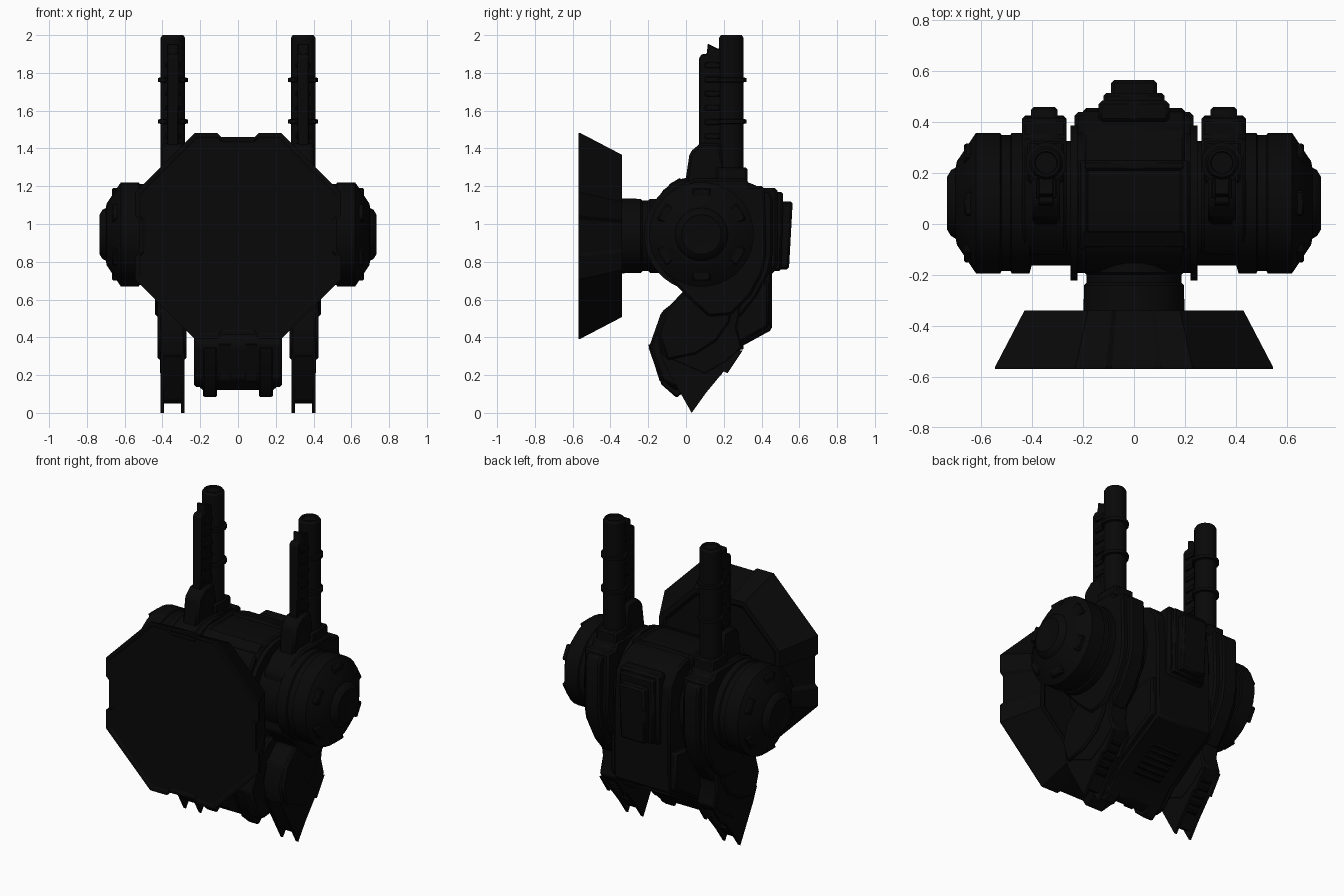
import bpy, bmesh, math
from mathutils import Matrix, Vector

MAT = bpy.data.materials.new("near_black_metal")
MAT.diffuse_color = (0.0025, 0.0025, 0.0025, 1)
CY, CZ = 0.082, 0.945          # axis of the main drum


def finish(name, bm, bevel=0.0, angle=30):
    bmesh.ops.recalc_face_normals(bm, faces=bm.faces)
    me = bpy.data.meshes.new(name)
    bm.to_mesh(me)
    bm.free()
    ob = bpy.data.objects.new(name, me)
    bpy.context.collection.objects.link(ob)
    me.materials.append(MAT)
    if bevel:
        m = ob.modifiers.new("bevel", 'BEVEL')
        m.width, m.segments, m.limit_method = bevel, 1, 'ANGLE'
    bpy.ops.object.select_all(action='DESELECT')
    ob.select_set(True)
    bpy.context.view_layer.objects.active = ob
    bpy.ops.object.shade_smooth_by_angle(angle=math.radians(angle))
    return ob


def prism(name, pts, x0, x1, bevel=0.0):
    """Side outline (y, z) extruded from x0 to x1."""
    bm = bmesh.new()
    f = bm.faces.new([bm.verts.new((x0, y, z)) for y, z in pts])
    ext = bmesh.ops.extrude_face_region(bm, geom=[f])
    bmesh.ops.translate(bm, vec=(x1 - x0, 0, 0),
                        verts=[v for v in ext['geom'] if isinstance(v, bmesh.types.BMVert)])
    return finish(name, bm, bevel)


def box(name, x, y, z, bevel=0.01):
    return prism(name, [(y[0], z[0]), (y[1], z[0]), (y[1], z[1]), (y[0], z[1])], x[0], x[1], bevel)


def loft(name, rings, angle=30):
    """Skin closed rings of equal point count and cap both ends."""
    bm = bmesh.new()
    rs = [[bm.verts.new(p) for p in r] for r in rings]
    for a, b in zip(rs, rs[1:]):
        for i in range(len(a)):
            j = (i + 1) % len(a)
            bm.faces.new((a[i], a[j], b[j], b[i]))
    bm.faces.new(rs[0])
    bm.faces.new(rs[-1])
    return finish(name, bm, 0, angle)


def turned(name, profile, centre, axis, n=32):
    """Profile (distance along axis, radius) spun round an axis."""
    c = Vector(centre)
    rings = []
    for d, r in profile:
        ring = []
        for i in range(n):
            t = 2 * math.pi * (i + 0.5) / n
            u, v = r * math.cos(t), r * math.sin(t)
            ring.append(c + Vector({'x': (d, u, v), 'y': (u, d, v), 'z': (u, v, d)}[axis]))
        rings.append(ring)
    return loft(name, rings)


def span(s, a, b):
    return sorted((s * a, s * b))


# Octagonal shield with raised corner brackets
def shield_ring(y, r, notch):
    pts = []
    k = 0.42 * r
    for q in range(4):
        c, s = math.cos(q * math.pi / 2), math.sin(q * math.pi / 2)
        for u, v in ((r, -k), (r, -0.2 * r), (r - notch, -0.16 * r),
                     (r - notch, 0.16 * r), (r, 0.2 * r), (r, k)):
            pts.append((u * c - v * s, y, 0.937 + u * s + v * c))
    return pts


loft("shield", [shield_ring(-0.564, 0.515, 0.02), shield_ring(-0.57, 0.525, 0.02),
                shield_ring(-0.57, 0.545, 0.022), shield_ring(-0.56, 0.545, 0.022),
                shield_ring(-0.34, 0.43, 0.004), shield_ring(-0.34, 0.40, 0.0),
                shield_ring(-0.352, 0.385, 0.0)], 20)
# Neck joining shield to drum
turned("neck", [(-0.36, 0.2), (-0.24, 0.198), (-0.23, 0.188), (-0.2, 0.188), (-0.19, 0.198), (0, 0.198)],
       (0, 0, 0.937), 'y', 24)

# Main drum with a wider middle
turned("drum", [(-0.43, 0.245), (-0.24, 0.245), (-0.23, 0.275), (0.23, 0.275), (0.24, 0.245), (0.43, 0.245)],
       (0, CY, CZ), 'x', 40)

# Central housing and tail curving forwards underneath
prism("central_housing",
      [(-0.19, 0.85), (-0.19, 1.08), (-0.12, 1.18), (-0.06, 1.225), (0.02, 1.24), (0.28, 1.24),
       (0.38, 1.2), (0.44, 1.12), (0.455, 0.95), (0.455, 0.44), (0.3, 0.355), (0.1, 0.235),
       (0.0, 0.13), (-0.06, 0.12), (-0.12, 0.17), (-0.175, 0.36), (-0.12, 0.53), (0.0, 0.66)],
      -0.2, 0.2, 0.012)
prism("tail_shell", [(0.44, 0.7), (0.44, 0.455), (0.28, 0.365), (0.1, 0.25), (0.0, 0.14), (-0.06, 0.135),
                     (-0.13, 0.17), (-0.195, 0.35), (-0.13, 0.535), (-0.02, 0.62), (0.1, 0.66)],
      -0.233, 0.233, 0.014)
for s in (-1, 1):
    prism("tail_tooth", [(-0.2, 0.35), (-0.13, 0.15), (-0.05, 0.08), (0.0, 0.12), (0.05, 0.22)],
          *span(s, 0.11, 0.185), 0.008)
    prism("tail_front_strip", [(-0.2, 0.36), (-0.14, 0.17), (-0.08, 0.17), (-0.1, 0.4)], *span(s, 0.04, 0.1))
for i in range(6):
    v = box("tail_vent", (-0.1, 0.1), (-0.01, 0.01), (-0.012, 0.012), 0.004)
    v.location = (0, 0.12 + 0.035 * i, 0.245 + 0.0205 * i)

# Stepped back hatch
prism("hatch_base", [(0.4, 0.72), (0.47, 0.74), (0.485, 0.8), (0.485, 1.19), (0.4, 1.19)], -0.14, 0.14, 0.015)
prism("hatch_middle", [(0.4, 0.75), (0.505, 0.75), (0.515, 1.17), (0.4, 1.17)], -0.12, 0.12, 0.012)
prism("hatch_cover", [(0.45, 0.76), (0.545, 0.76), (0.565, 1.12), (0.45, 1.12)], -0.09, 0.09, 0.012)

# Framed top lid
for s in (-1, 1):
    prism("lid_side_rail", [(-0.1, 1.12), (-0.1, 1.2), (-0.03, 1.238), (0.02, 1.248), (0.25, 1.248), (0.25, 1.15)],
          *span(s, 0.18, 0.218), 0.008)
prism("lid_front_rail", [(-0.09, 1.17), (-0.09, 1.21), (-0.03, 1.245), (-0.03, 1.2)], -0.2, 0.2, 0.004)
box("lid_back_rail", (-0.2, 0.2), (0.21, 0.25), (1.2, 1.25))

# Pods, arms and barrels on both sides
for s in (-1, 1):
    turned("flange", [(s * 0.222, 0.25), (s * 0.222, 0.305), (s * 0.25, 0.305), (s * 0.25, 0.25)],
           (0, CY, CZ), 'x', 40)
    turned("pod", [(s * d, r) for d, r in
                   ((0.40, 0.24), (0.41, 0.277), (0.48, 0.277), (0.485, 0.268), (0.52, 0.268), (0.525, 0.277),
                    (0.62, 0.277), (0.635, 0.255), (0.695, 0.165), (0.70, 0.14), (0.718, 0.13),
                    (0.733, 0.105), (0.73, 0.095))], (0, CY, CZ), 'x', 32)
    # Clamps spaced round the pod cone
    for i in range(6):
        c = prism("pod_clamp", [(-0.04, 0.17), (0.04, 0.17), (0.05, 0.245), (-0.05, 0.245)],
                  *span(s, 0.58, 0.668), 0.008)
        c.matrix_world = Matrix.Translation((0, CY, CZ)) @ Matrix.Rotation(i * math.pi / 3, 4, 'X')
    # Arm band wrapping the drum
    band = [(-0.12, 1.12), (-0.05, 1.2), (0.05, 1.24), (0.32, 1.24), (0.34, 1.2), (0.415, 1.2),
            (0.425, 0.85), (0.405, 0.74), (0.34, 0.62), (0.24, 0.52), (0.12, 0.51), (0.0, 0.62), (-0.12, 0.75)]
    prism("arm_band", band, *span(s, 0.265, 0.44), 0.012)
    prism("arm_back_ridge", [(0.3, 1.18), (0.44, 1.18), (0.46, 1.13), (0.46, 0.85), (0.44, 0.74),
                             (0.37, 0.61), (0.28, 0.5), (0.22, 0.54)], *span(s, 0.3, 0.405), 0.012)
    # Lower arm, its outer cheek plate and forked claw
    prism("lower_arm", [(0.0, 0.68), (-0.02, 0.62), (-0.115, 0.545), (-0.155, 0.42), (-0.13, 0.3),
                        (0.1, 0.2), (0.22, 0.27), (0.3, 0.345), (0.27, 0.45), (0.3, 0.62)],
          *span(s, 0.282, 0.412), 0.01)
    prism("arm_cheek", [(0.0, 0.66), (-0.02, 0.62), (-0.11, 0.54), (-0.145, 0.42), (-0.1, 0.28),
                        (0.05, 0.31), (0.16, 0.38), (0.23, 0.48), (0.26, 0.62)],
          *span(s, 0.272, 0.427), 0.01)
    prism("claw", [(-0.13, 0.33), (-0.1, 0.24), (0.0, 0.07), (0.04, 0.05), (0.1, 0.13),
                   (0.2, 0.235), (0.27, 0.32)], *span(s, 0.287, 0.407))
    for a in (0.284, 0.393):
        prism("claw_prong", [(-0.14, 0.32), (-0.1, 0.23), (0.03, 0.0),
                             (0.105, 0.105), (0.2, 0.22), (0.22, 0.21), (0.3, 0.33)], *span(s, a, a + 0.017))
    for i in range(5):
        v = box("arm_vent", span(s, 0.31, 0.385), (-0.012, 0.012), (-0.01, 0.01), 0.004)
        v.location = (0, 0.11 + 0.033 * i, 0.135 + 0.037 * i)
    # Barrel with collars
    turned("barrel", [(1.1, 0.075), (1.29, 0.075), (1.3, 0.066), (1.53, 0.066), (1.533, 0.08), (1.553, 0.08),
                      (1.556, 0.066), (1.75, 0.066), (1.753, 0.08), (1.773, 0.08), (1.776, 0.066),
                      (1.985, 0.066), (2.0, 0.056), (2.0, 0.045), (1.99, 0.042)],
           (s * 0.345, 0.24, 0), 'z', 20)
    box("barrel_mount", span(s, 0.275, 0.418), (0.16, 0.325), (1.15, 1.3))
    # Rail along the barrel front
    prism("barrel_rail", [(0.07, 1.2), (0.07, 1.88), (0.085, 1.9), (0.11, 1.9), (0.115, 1.955),
                          (0.165, 1.93), (0.2, 1.93), (0.2, 1.2)], *span(s, 0.315, 0.375), 0.005)
    for i in range(6):
        box("rail_rib", span(s, 0.305, 0.385), (0.1, 0.18), (1.45 + 0.075 * i, 1.48 + 0.075 * i), 0.004)
    prism("rail_foot", [(-0.01, 1.18), (0.02, 1.38), (0.08, 1.43), (0.18, 1.43), (0.22, 1.2)],
          *span(s, 0.29, 0.4), 0.015)
